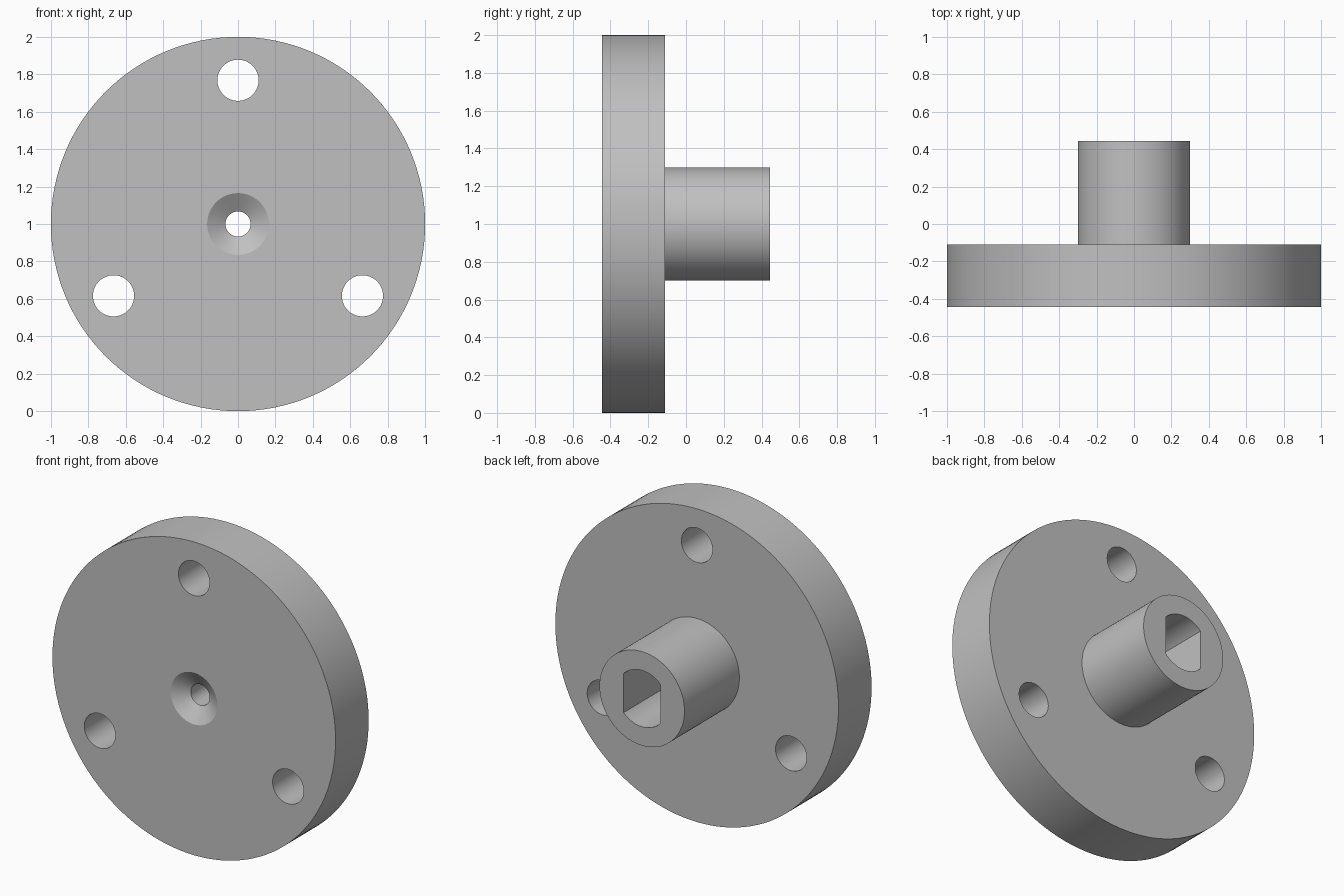
import bpy
import bmesh
from math import sin, cos, tau, pi, acos, radians

CENTRE_Z = 1.0
FRONT, STEP, BACK = -0.444, -0.11, 0.444

if "Cube" in bpy.data.objects:
    bpy.data.objects.remove(bpy.data.objects["Cube"], do_unlink=True)

grey = bpy.data.materials.new("plain grey")
grey.use_nodes = True
grey.diffuse_color = (0.53, 0.53, 0.53, 1)
grey.node_tree.nodes["Principled BSDF"].inputs["Base Color"].default_value = grey.diffuse_color


def loft(name, rings):
    """Solid skinned through matching rings of (x, y, z) points."""
    bm = bmesh.new()
    loops = [[bm.verts.new(p) for p in ring] for ring in rings]
    n = len(loops[0])
    for a, b in zip(loops, loops[1:]):
        for i in range(n):
            j = (i + 1) % n
            bm.faces.new((a[i], a[j], b[j], b[i]))
    bm.faces.new(loops[0])
    bm.faces.new(loops[-1])
    bmesh.ops.recalc_face_normals(bm, faces=bm.faces)
    mesh = bpy.data.meshes.new(name)
    bm.to_mesh(mesh)
    bm.free()
    mesh.materials.append(grey)
    obj = bpy.data.objects.new(name, mesh)
    bpy.context.collection.objects.link(obj)
    return obj


def turned(name, profile, sides, x=0, z=CENTRE_Z):
    """Turned solid along y from (radius, y) pairs."""
    angles = [tau * i / sides for i in range(sides)]
    return loft(name, [[(x + r * cos(a), y, z + r * sin(a)) for a in angles]
                       for r, y in profile])


# Round plate with its hub
flange = turned("flange_and_hub",
                [(1, FRONT), (1, STEP), (0.3, STEP), (0.3, BACK)], 128)

# Three mounting holes
cutters = []
for k in range(3):
    a = pi / 2 + k * tau / 3
    cutters.append(turned("mounting_hole_cutter", [(0.11, FRONT - 0.1), (0.11, STEP + 0.1)], 64,
                          0.768 * cos(a), CENTRE_Z + 0.768 * sin(a)))

# Countersunk centre bore
cutters.append(turned("bore_cutter", [(0.165, FRONT - 0.05), (0.165, FRONT),
                                      (0.067, FRONT + 0.063), (0.067, STEP + 0.1)], 64))

# Shaft socket with two flat sides
radius, half_width = 0.18, 0.13
start = acos(half_width / radius)
arc = [start + (pi - 2 * start) * i / 24 for i in range(25)]
outline = [(radius * cos(a), radius * sin(a)) for a in arc]
outline += [(-x, -z) for x, z in outline]
cutters.append(loft("socket_cutter", [[(x, y, CENTRE_Z + z) for x, z in outline]
                                      for y in (STEP, BACK + 0.1)]))

# Cut the openings
bpy.ops.object.select_all(action="DESELECT")
bpy.context.view_layer.objects.active = flange
flange.select_set(True)
for cutter in cutters:
    cutter.hide_render = True
    mod = flange.modifiers.new("cut", "BOOLEAN")
    mod.operation = "DIFFERENCE"
    mod.solver = "EXACT"
    mod.object = cutter
    bpy.ops.object.modifier_apply(modifier=mod.name)
    bpy.data.objects.remove(cutter, do_unlink=True)

bpy.ops.object.shade_smooth_by_angle(angle=radians(25))
